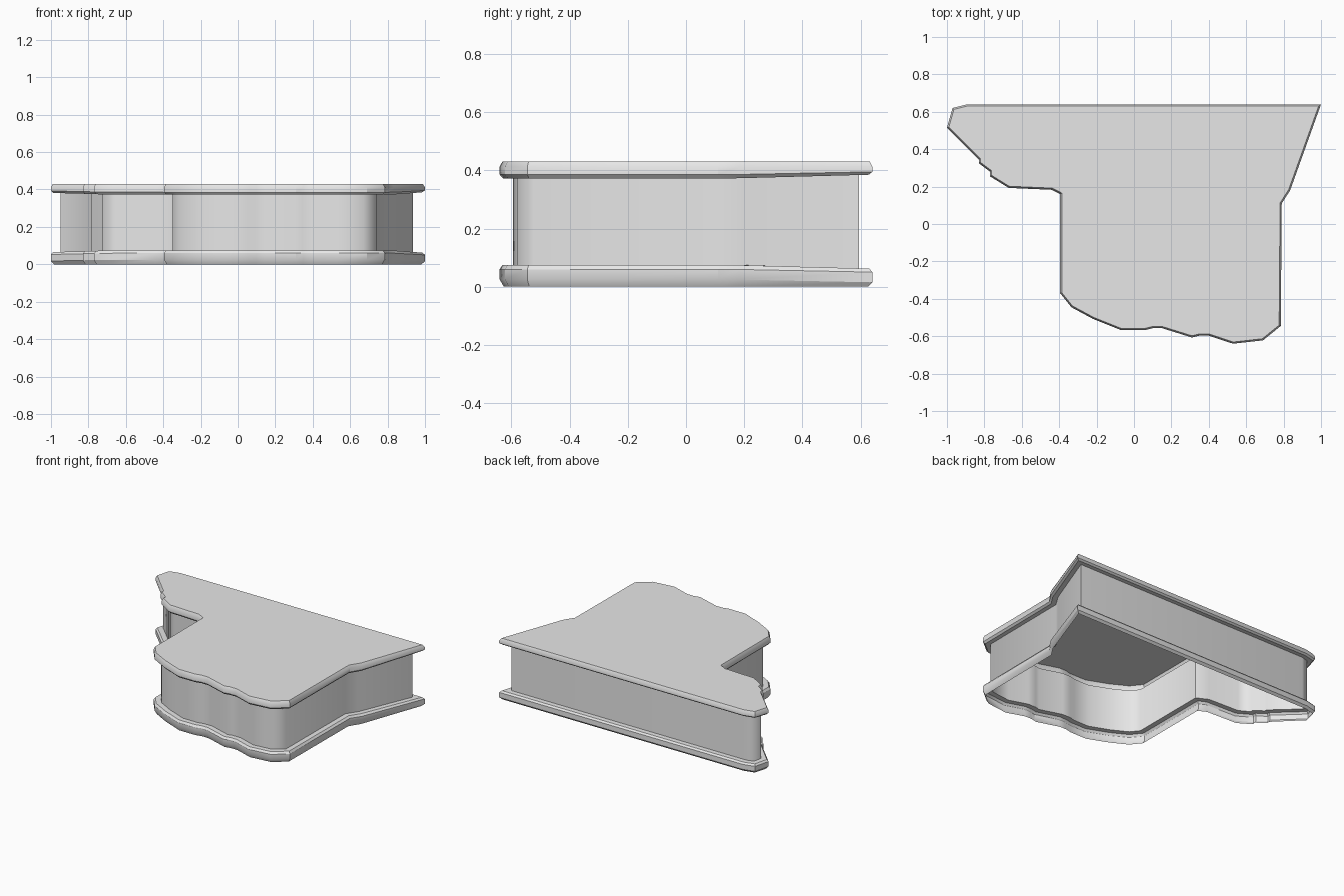
import bpy, bmesh
from mathutils import Vector

cube = bpy.data.objects.get("Cube")
if cube:
    bpy.data.objects.remove(cube, do_unlink=True)

grey = bpy.data.materials.new("light_grey")
grey.use_nodes = True
grey.diffuse_color = (0.8, 0.8, 0.8, 1)
grey.node_tree.nodes["Principled BSDF"].inputs["Base Color"].default_value = (0.8, 0.8, 0.8, 1)

# Counter-clockwise plan outline
OUTLINE = [Vector(p) for p in [
    (1, .64), (-.89, .64), (-.97, .62), (-1, .515), (-.83, .345), (-.83, .325),
    (-.77, .28), (-.77, .255), (-.67, .193), (-.44, .183), (-.395, .16),
    (-.395, -.37), (-.335, -.445), (-.22, -.507), (-.07, -.567), (.06, -.567),
    (.1, -.557), (.15, -.557), (.31, -.607), (.35, -.597), (.4, -.597),
    (.53, -.64), (.69, -.622), (.785, -.545), (.79, .11), (.835, .18)]]


def inset(d):
    """Outline moved inwards by d with mitred corners."""
    pts = []
    for i, p in enumerate(OUTLINE):
        a = (p - OUTLINE[i - 1]).normalized()
        b = (OUTLINE[(i + 1) % len(OUTLINE)] - p).normalized()
        na, nb = Vector((-a.y, a.x)), Vector((-b.y, b.x))
        pts.append(p + (na + nb) * d / (1 + na.dot(nb)))
    return pts


def sweep(name, profile, angle, cap_top=False):
    """Carry an (inset, height, thinning) profile round the outline as a thin skin."""
    bm = bmesh.new()
    rings = []
    for d, z, thin in profile:
        # the flanges get slightly thinner towards the back
        rings.append([bm.verts.new((p.x, p.y, z + thin * max(0, o.y - .15) / .5))
                      for p, o in zip(inset(d), OUTLINE)])
    n = len(OUTLINE)
    for lo, hi in zip(rings, rings[1:]):
        for i in range(n):
            j = (i + 1) % n
            bm.faces.new((lo[i], lo[j], hi[j], hi[i]))
    if cap_top:
        bm.faces.new(rings[-1])
    mesh = bpy.data.meshes.new(name)
    bm.to_mesh(mesh)
    bm.free()
    mesh.materials.append(grey)
    obj = bpy.data.objects.new(name, mesh)
    bpy.context.collection.objects.link(obj)
    bpy.ops.object.select_all(action='DESELECT')
    obj.select_set(True)
    bpy.context.view_layer.objects.active = obj
    bpy.ops.object.shade_smooth_by_angle(angle=angle)


WALL = .045

# Bottom lip: hollow bevelled flange, open underneath
sweep("bottom_lip", [(.014, 0, 0), (0, .025, -.01), (0, .06, -.01),
                     (.01, .075, -.013), (WALL, .075, -.013)], .52)

# Side wall: single skin between the flanges
sweep("side_wall", [(WALL, .075, -.013), (WALL, .375, .013)], 1.05)

# Top lid: hollow bevelled flange closed by the flat top
sweep("top_lid", [(WALL, .375, .013), (.012, .372, .013), (0, .385, .01),
                  (0, .412, 0), (.009, .43, 0)], .52, cap_top=True)
